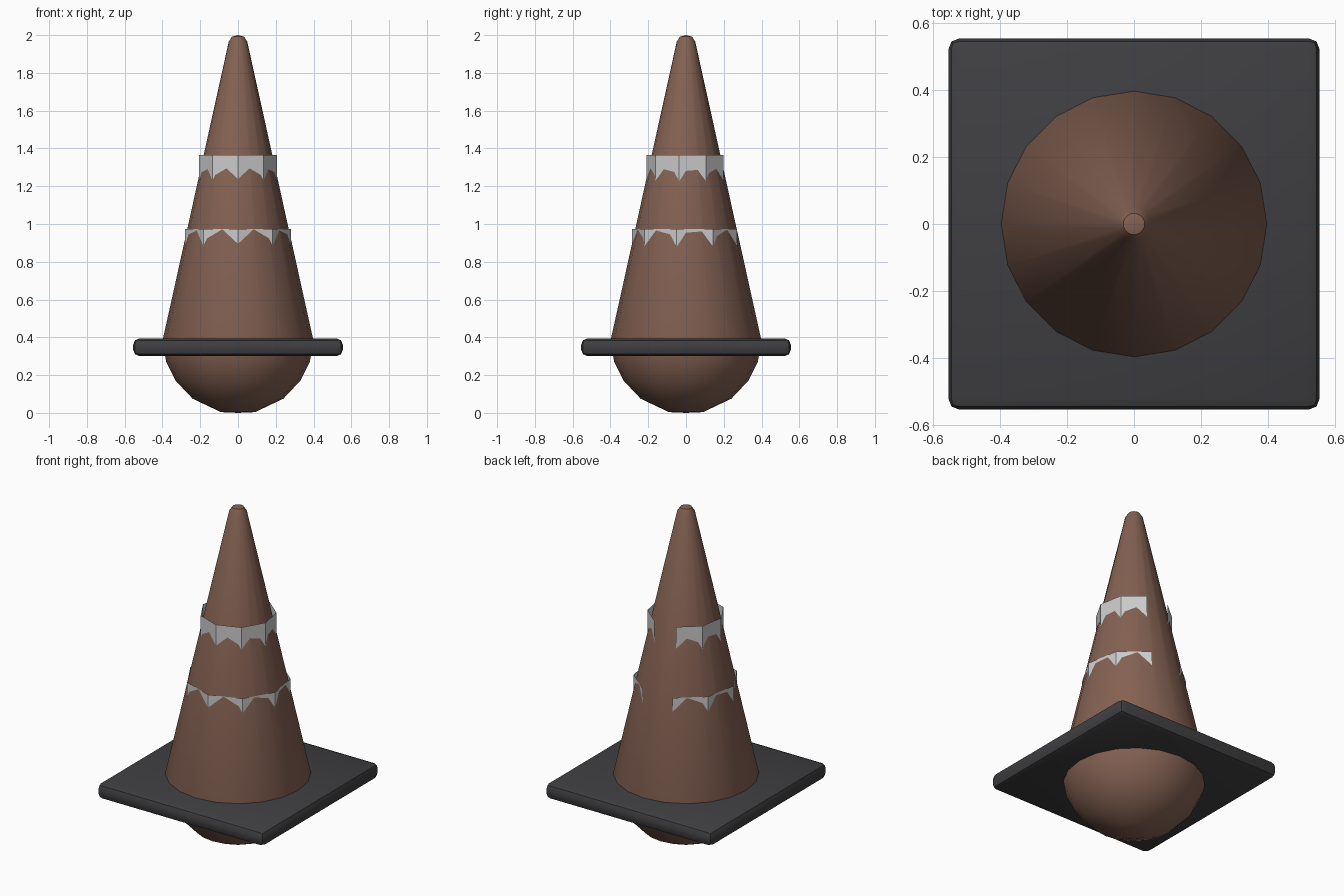
import bpy, bmesh, math

if "Cube" in bpy.data.objects:
    bpy.data.objects.remove(bpy.data.objects["Cube"])


def material(name, rgb):
    m = bpy.data.materials.new(name)
    m.diffuse_color = (*rgb, 1)
    m.use_nodes = True
    m.node_tree.nodes["Principled BSDF"].inputs["Base Color"].default_value = m.diffuse_color
    return m


def finish(name, bm, mat=None, smooth=None):
    me = bpy.data.meshes.new(name)
    bm.to_mesh(me)
    bm.free()
    ob = bpy.data.objects.new(name, me)
    bpy.context.collection.objects.link(ob)
    if mat:
        me.materials.append(mat)
    if smooth:
        bpy.ops.object.select_all(action='DESELECT')
        ob.select_set(True)
        bpy.context.view_layer.objects.active = ob
        bpy.ops.object.shade_smooth_by_angle(angle=math.radians(smooth))
    return ob


brown = material("cone_brown", (0.23, 0.12, 0.085))
dark = material("base_dark", (0.05, 0.05, 0.054))

# Cone body with rounded underside and small rounded tip
profile = [(0, 0), (0.09, 0.004), (0.24, 0.075), (0.33, 0.17), (0.38, 0.27),
           (0.4, 0.38), (0.049, 1.965), (0.032, 1.992), (0, 2.0)]
bm = bmesh.new()
verts = [bm.verts.new((r, 0, z)) for r, z in profile]
edges = [bm.edges.new(p) for p in zip(verts, verts[1:])]
bmesh.ops.spin(bm, geom=verts + edges, cent=(0, 0, 0), axis=(0, 0, 1),
               angle=math.tau, steps=20)
bmesh.ops.remove_doubles(bm, verts=bm.verts, dist=0.0005)
bmesh.ops.recalc_face_normals(bm, faces=bm.faces)
finish("cone_body", bm, brown, 35)

# Square base plate with rounded edges
bm = bmesh.new()
bmesh.ops.create_cube(bm, size=1)
for v in bm.verts:
    v.co = (v.co.x * 1.11, v.co.y * 1.11, v.co.z * 0.093 + 0.3475)
bmesh.ops.bevel(bm, geom=bm.edges[:], offset=0.033, segments=2, profile=0.5,
                affect='EDGES')
finish("base_plate", bm, dark, 35)


# Straight nine-sided bands, open at the back, sunk into the cone
def band(name, radius, bottom, top):
    bm = bmesh.new()
    rings = []
    for i in range(-4, 5):
        a = math.radians(40 * i)
        x, y = radius * math.sin(a), -radius * math.cos(a)
        rings.append([bm.verts.new((x, y, z)) for z in (bottom, top)])
    for a, b in zip(rings, rings[1:]):
        bm.faces.new((a[0], b[0], b[1], a[1]))
    finish(name, bm)


band("upper_band", 0.21, 1.2, 1.365)
band("lower_band", 0.286, 0.85, 0.973)
